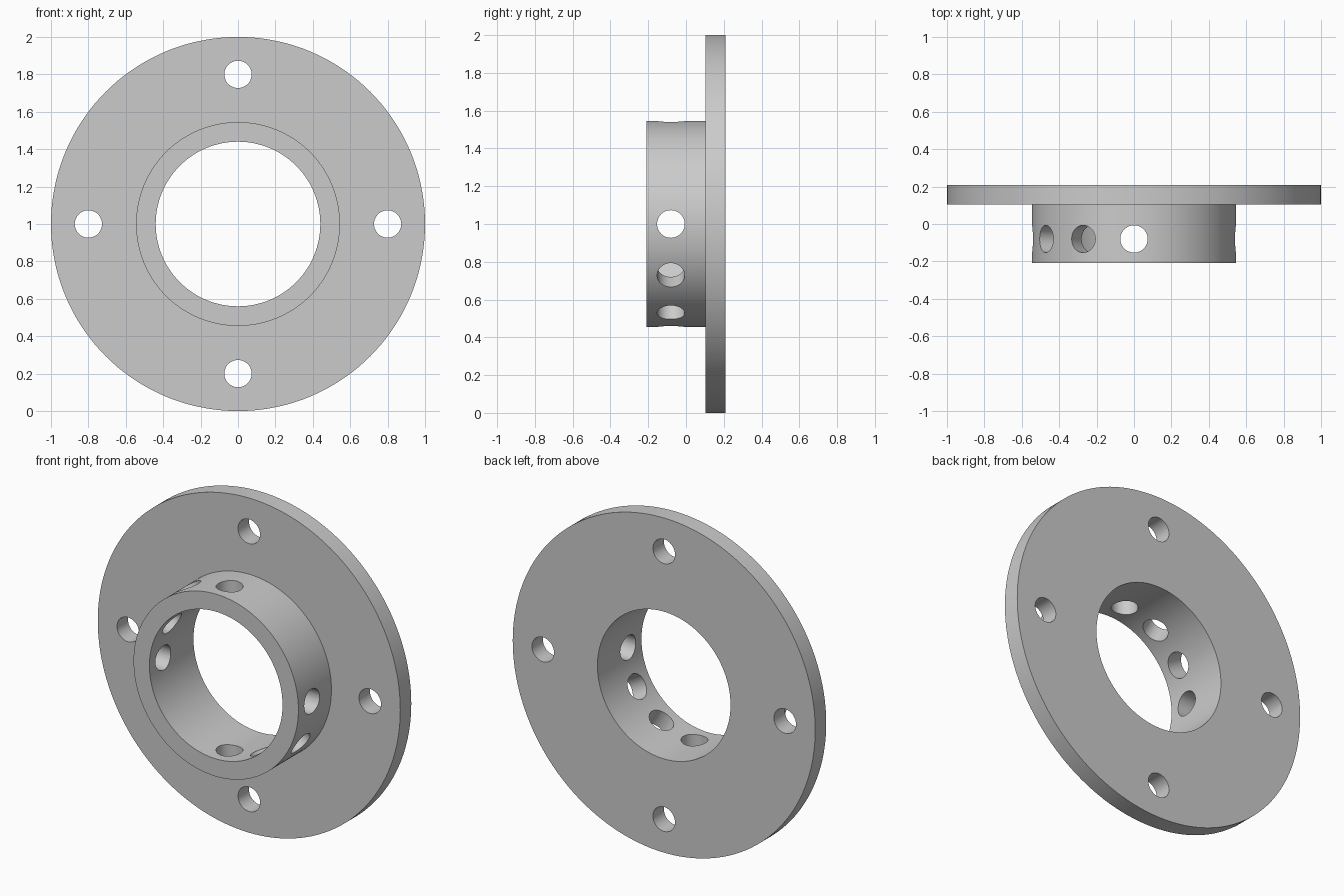
import bpy
import bmesh
from math import radians, sin, cos
from mathutils import Matrix, Vector

cube = bpy.data.objects.get("Cube")
if cube:
    bpy.data.objects.remove(cube, do_unlink=True)

CENTRE = Vector((0, 0, 1))
HOLE_R = 0.073

# Single plain grey metal
grey = bpy.data.materials.new("grey metal")
grey.use_nodes = True
colour = (0.6, 0.6, 0.6, 1)
grey.diffuse_color = colour
grey.node_tree.nodes["Principled BSDF"].inputs["Base Color"].default_value = colour


def make_object(name, bm):
    bmesh.ops.recalc_face_normals(bm, faces=bm.faces)
    mesh = bpy.data.meshes.new(name)
    bm.to_mesh(mesh)
    bm.free()
    obj = bpy.data.objects.new(name, mesh)
    bpy.context.collection.objects.link(obj)
    return obj


def add_drill(bm, position, direction, length):
    turn = direction.to_track_quat('Z', 'Y').to_matrix().to_4x4()
    bmesh.ops.create_cone(bm, cap_ends=True, segments=48, radius1=HOLE_R,
                          radius2=HOLE_R, depth=length,
                          matrix=Matrix.Translation(position) @ turn)


# Flange and hub: one L-shaped section (radius, y) turned about the y axis
section = [(0.44, -0.208), (0.545, -0.208), (0.545, 0.104),
           (1, 0.104), (1, 0.208), (0.44, 0.208)]
bm = bmesh.new()
verts = [bm.verts.new((r, y, 1)) for r, y in section]
edges = [bm.edges.new((a, b)) for a, b in zip(verts, verts[1:] + verts[:1])]
bmesh.ops.spin(bm, geom=verts + edges, cent=CENTRE, axis=(0, 1, 0),
               angle=radians(360), steps=144, use_merge=True)
bmesh.ops.remove_doubles(bm, verts=bm.verts, dist=1e-5)
flange = make_object("flanged_hub", bm)
flange.data.materials.append(grey)

# Drills: four bolt holes, and radial holes through the hub wall
bm = bmesh.new()
for angle in (0, 90, 180, 270):
    out = Vector((cos(radians(angle)), 0, sin(radians(angle))))
    add_drill(bm, CENTRE + out * 0.8 + Vector((0, 0.156, 0)), Vector((0, 1, 0)), 0.3)
for angle in (0, 90, 120, 150):
    for side in (0, 180):
        a = radians(angle + side)
        out = Vector((cos(a), 0, sin(a)))
        add_drill(bm, CENTRE + out * 0.5 + Vector((0, -0.08, 0)), out, 0.3)
drills = make_object("hole_cutter", bm)
drills.hide_render = True

# Cut the holes, then shade smooth with sharp rims
cut = flange.modifiers.new("holes", 'BOOLEAN')
cut.operation = 'DIFFERENCE'
cut.solver = 'EXACT'
cut.object = drills
bpy.ops.object.select_all(action='DESELECT')
bpy.context.view_layer.objects.active = flange
flange.select_set(True)
bpy.ops.object.modifier_apply(modifier=cut.name)
bpy.data.objects.remove(drills, do_unlink=True)
bpy.ops.object.shade_smooth_by_angle(angle=radians(30))
